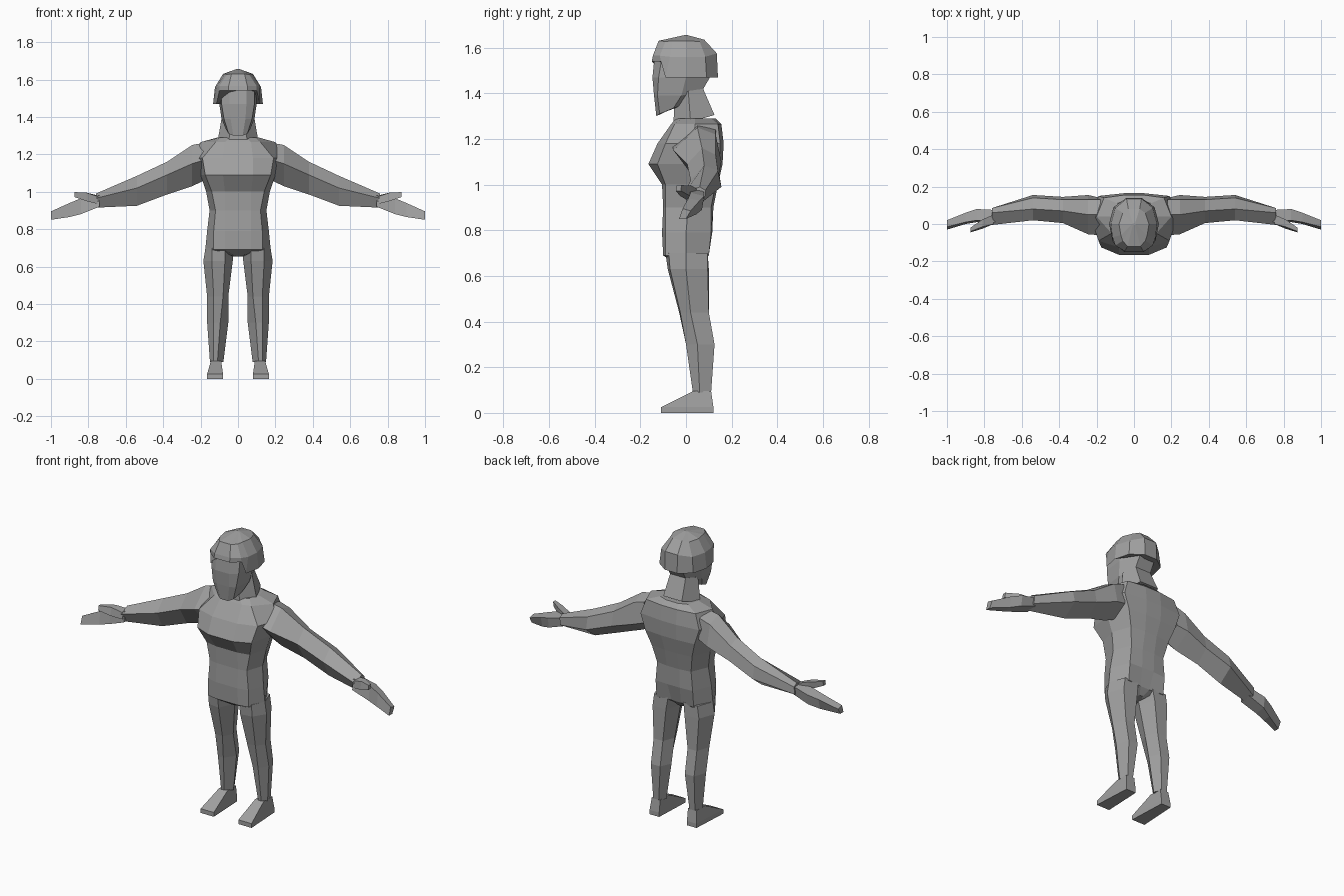
import bpy, bmesh

grey = bpy.data.materials.new("plain grey")
grey.diffuse_color = (0.35, 0.35, 0.35, 1)


def loft(name, rings, mirrored=False):
    """Skin a list of equal-length point rings, cap the ends, optionally mirror in x."""
    bm = bmesh.new()
    loops = [[bm.verts.new(p) for p in ring] for ring in rings]
    n = len(loops[0])
    for a, b in zip(loops, loops[1:]):
        for i in range(n):
            j = (i + 1) % n
            bm.faces.new((a[i], a[j], b[j], b[i]))
    bm.faces.new(loops[0])
    bm.faces.new(loops[-1])
    bmesh.ops.remove_doubles(bm, verts=bm.verts[:], dist=0.0005)
    bmesh.ops.recalc_face_normals(bm, faces=bm.faces[:])
    me = bpy.data.meshes.new(name)
    bm.to_mesh(me)
    bm.free()
    me.materials.append(grey)
    ob = bpy.data.objects.new(name, me)
    bpy.context.collection.objects.link(ob)
    if mirrored:
        ob.modifiers.new("mirror", 'MIRROR').use_mirror_merge = False
    return ob


def sym(half):
    """Close a front-to-back half ring with its mirror image."""
    return half + [(-x, y, z) for x, y, z in reversed(half)]


def at_z(z, pts):
    return [(x, y, z) for x, y in pts]


def at_x(x, pts):
    return [(x, y, z) for y, z in pts]


# torso, from crotch to neck base
torso = [
    (0.655, [(.01, -.05), (.02, -.03), (.03, 0), (.02, .04), (.01, .06)]),
    (0.69, [(.07, -.10), (.13, -.09), (.175, 0), (.12, .10), (.03, .09)]),
    (0.79, [(.07, -.105), (.13, -.09), (.165, 0), (.12, .11), (.04, .115)]),
    (0.90, [(.07, -.10), (.12, -.09), (.152, .01), (.11, .11), (.04, .12)]),
    (1.00, [(.07, -.105), (.14, -.09), (.17, .02), (.13, .13), (.04, .14)]),
    (1.09, [(.08, -.165), (.175, -.125), (.20, .02), (.16, .15), (.05, .16)]),
    (1.18, [(.08, -.125), (.19, -.09), (.23, .03), (.19, .15), (.05, .165)]),
    (1.265, [(.07, -.065), (.12, -.05), (.20, .04), (.16, .14), (.05, .155)]),
    (1.29, [(.04, -.045), (.09, -.02), (.11, .04), (.09, .11), (.04, .13)]),
]
loft("torso", [sym(at_z(z, p)) for z, p in torso])

# legs
leg = [
    (0.70, [(.07, -.09), (.14, -.075), (.174, 0), (.14, .095), (.05, .095), (.02, 0)]),
    (0.63, [(.07, -.08), (.14, -.07), (.185, 0), (.15, .095), (.06, .10), (.028, .01)]),
    (0.44, [(.08, -.03), (.13, -.025), (.165, .02), (.14, .10), (.08, .10), (.052, .03)]),
    (0.30, [(.095, 0), (.13, 0), (.165, .05), (.14, .125), (.08, .125), (.052, .06)]),
    (0.09, [(.11, .03), (.13, .03), (.15, .06), (.135, .11), (.10, .11), (.078, .07)]),
]
loft("legs", [at_z(z, p) for z, p in leg], mirrored=True)

# feet
sole = [(.08, -.11), (.165, -.11), (.152, .12), (.09, .12)]
loft("feet", [
    at_z(0, sole),
    at_z(0.025, sole),
    at_z(0.095, [(.09, .03), (.145, .03), (.145, .11), (.09, .11)]),
], mirrored=True)

# arms: top, front edge, underside, back, top back
arm = [
    (0.18, [(.05, 1.262), (-.06, 1.17), (.05, 1.06), (.14, 1.12), (.13, 1.24)]),
    (0.245, [(.05, 1.25), (-.055, 1.15), (.05, 1.03), (.155, 1.10), (.13, 1.22)]),
    (0.38, [(.07, 1.16), (.005, 1.09), (.07, .985), (.145, 1.05), (.13, 1.13)]),
    (0.54, [(.08, 1.085), (.02, 1.02), (.07, .925), (.155, .99), (.14, 1.06)]),
    (0.76, [(.06, .99), (-.005, .965), (.02, .915), (.08, .93), (.085, .975)]),
]
loft("arms", [at_x(x, p) for x, p in arm], mirrored=True)

# hands
hand = [
    (0.74, [(.00, .92), (.07, .925), (.075, .975), (.01, .98)]),
    (0.84, [(.01, .88), (.07, .89), (.08, .95), (.02, .965)]),
    (0.90, [(.00, .865), (.045, .87), (.06, .93), (.01, .94)]),
    (1.00, [(-.03, .85), (.00, .85), (.02, .885), (-.015, .895)]),
]
loft("hands", [at_x(x, p) for x, p in hand], mirrored=True)

# thumbs
thumb = [
    (0.75, [(.00, .935), (.05, .94), (.05, .98), (.00, .975)]),
    (0.81, [(-.025, .95), (.02, .95), (.025, .995), (-.015, .995)]),
    (0.875, [(-.045, .972), (-.022, .972), (-.02, .998), (-.04, .998)]),
]
loft("thumbs", [at_x(x, p) for x, p in thumb], mirrored=True)

# neck
loft("neck", [
    sym([(.05, -.055, 1.265), (.108, .02, 1.275), (.06, .125, 1.305)]),
    sym([(.035, -.05, 1.38), (.085, .01, 1.41), (.05, .075, 1.42)]),
])

# head
loft("head", [
    sym([(.025, -.13, 1.30), (.05, -.115, 1.31), (.065, -.055, 1.335), (.04, .02, 1.36)]),
    sym([(.04, -.14, 1.39), (.075, -.125, 1.39), (.088, -.02, 1.39), (.05, .07, 1.41)]),
    sym([(.045, -.147, 1.47), (.088, -.12, 1.47), (.10, 0, 1.47), (.05, .105, 1.47)]),
    sym([(.045, -.138, 1.56), (.088, -.105, 1.56), (.10, 0, 1.56), (.05, .10, 1.56)]),
])

# helmet with raised front rim
loft("helmet", [
    sym([(.05, -.15, 1.54), (.10, -.11, 1.54), (.115, -.09, 1.47),
         (.133, 0, 1.47), (.11, .09, 1.47), (.04, .14, 1.47)]),
    sym([(.05, -.145, 1.565), (.10, -.115, 1.565), (.115, -.07, 1.56),
         (.123, 0, 1.56), (.10, .085, 1.56), (.04, .135, 1.575)]),
    sym([(.035, -.12, 1.63), (.06, -.09, 1.627), (.07, -.06, 1.63),
         (.08, 0, 1.63), (.06, .06, 1.627), (.03, .08, 1.635)]),
    sym([(.006, -.006, 1.655), (.008, -.004, 1.655), (.01, -.002, 1.655),
         (.01, 0, 1.655), (.008, .004, 1.655), (.006, .006, 1.655)]),
])
